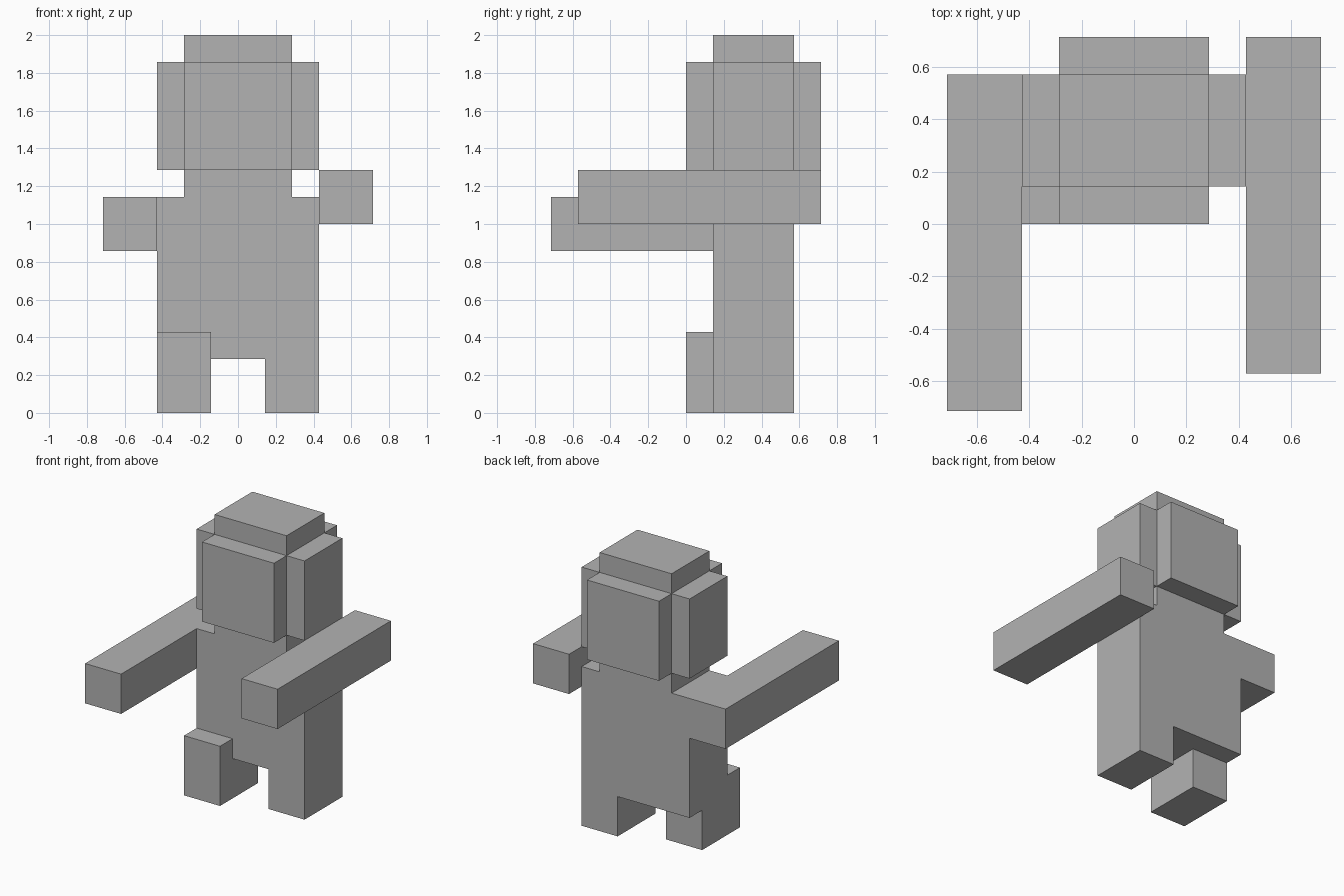
import bpy
import bmesh
from mathutils import Vector

cube = bpy.data.objects.get("Cube")
if cube:
    bpy.data.objects.remove(cube, do_unlink=True)

U = 1 / 7  # one block of the modelling grid

grey = bpy.data.materials.new("plain_grey")
grey.use_nodes = True
colour = (0.45, 0.45, 0.45, 1)
grey.diffuse_color = colour
grey.node_tree.nodes["Principled BSDF"].inputs["Base Color"].default_value = colour


def prism(name, profile, axis, start, end):
    """Extrude a closed profile along x (profile in y, z) or y (profile in x, z)."""
    bm = bmesh.new()
    place = (lambda a, b: (start, a, b)) if axis == "x" else (lambda a, b: (a, start, b))
    face = bm.faces.new([bm.verts.new(Vector(place(a, b)) * U) for a, b in profile])
    step = Vector((1, 0, 0) if axis == "x" else (0, 1, 0)) * (end - start) * U
    moved = bmesh.ops.extrude_face_region(bm, geom=[face], use_keep_orig=True)["geom"]
    bmesh.ops.translate(bm, vec=step, verts=[v for v in moved if isinstance(v, bmesh.types.BMVert)])
    bmesh.ops.recalc_face_normals(bm, faces=bm.faces)
    mesh = bpy.data.meshes.new(name)
    bm.to_mesh(mesh)
    bm.free()
    mesh.materials.append(grey)
    obj = bpy.data.objects.new(name, mesh)
    bpy.context.collection.objects.link(obj)
    return obj


def block(name, x, y, z):
    """Box between the given (low, high) pairs."""
    corners = [(x[0], z[0]), (x[1], z[0]), (x[1], z[1]), (x[0], z[1])]
    return prism(name, corners, "y", *y)


# Torso, standing left leg, neck and head core in one silhouette
prism("body", [(-3, 2), (1, 2), (1, 0), (3, 0), (3, 8), (2, 8),
               (2, 14), (-2, 14), (-2, 8), (-3, 8)], "y", 1, 4)

# Right leg stepping forward, its knee in front of the torso
prism("right_leg", [(0, 0), (3, 0), (3, 2), (1, 2), (1, 3), (0, 3)], "x", -3, -1)

# Outstretched arms
block("left_arm", (3, 5), (-4, 5), (7, 9))
block("right_arm", (-5, -3), (-5, 4), (6, 8))

# Raised plates around the head
head = (9, 13)
block("face_plate", (-2, 2), (0, 1), head)
block("back_head_plate", (-2, 2), (4, 5), head)
block("left_head_plate", (2, 3), (1, 4), head)
block("right_head_plate", (-3, -2), (1, 4), head)
